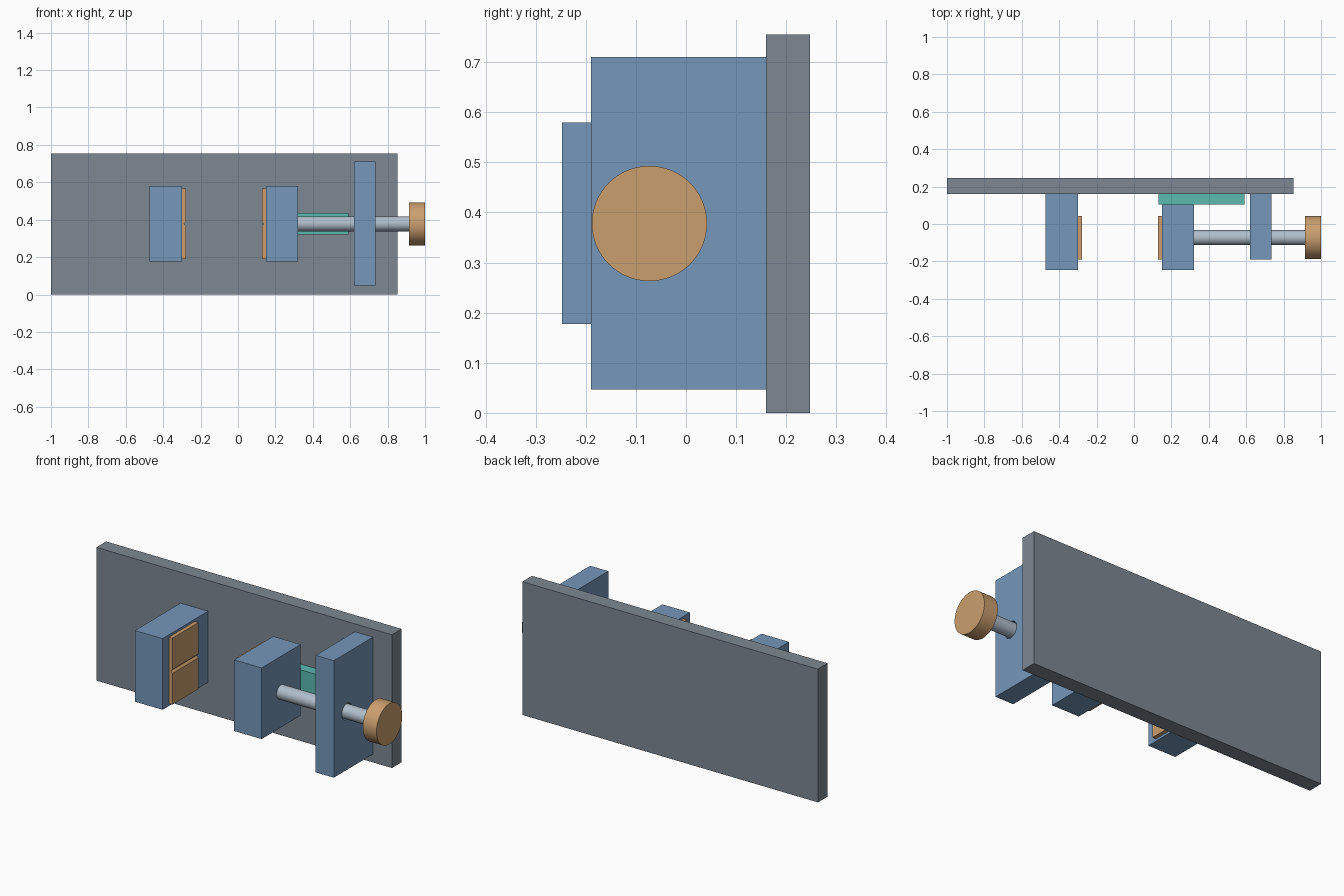
import bpy, bmesh, math

if "Cube" in bpy.data.objects:
    bpy.data.objects.remove(bpy.data.objects["Cube"])


def material(name, rgb):
    # sRGB 0-255 to linear
    lin = [((c / 255 + 0.055) / 1.055) ** 2.4 for c in rgb]
    m = bpy.data.materials.new(name)
    m.diffuse_color = (*lin, 1)
    m.use_nodes = True
    m.node_tree.nodes["Principled BSDF"].inputs["Base Color"].default_value = m.diffuse_color
    return m


GREY = material("slate grey", (125, 135, 146))
BLUE = material("steel blue", (117, 151, 187))
TAN = material("tan", (203, 159, 111))
TEAL = material("teal", (91, 186, 176))
STEEL = material("light steel", (176, 190, 203))

AXIS_Y, AXIS_Z = -0.073, 0.378   # screw centre line


def prism(name, profile, y0, y1, mat):
    """Extrude an (x, z) profile along y."""
    bm = bmesh.new()
    face = bm.faces.new([bm.verts.new((x, y0, z)) for x, z in profile])
    ext = bmesh.ops.extrude_face_region(bm, geom=[face])
    verts = [g for g in ext["geom"] if isinstance(g, bmesh.types.BMVert)]
    bmesh.ops.translate(bm, verts=verts, vec=(0, y1 - y0, 0))
    bmesh.ops.recalc_face_normals(bm, faces=bm.faces)
    mesh = bpy.data.meshes.new(name)
    bm.to_mesh(mesh)
    bm.free()
    mesh.materials.append(mat)
    obj = bpy.data.objects.new(name, mesh)
    bpy.context.collection.objects.link(obj)
    return obj


def box(name, x0, x1, y0, y1, z0, z1, mat):
    return prism(name, [(x0, z0), (x1, z0), (x1, z1), (x0, z1)], y0, y1, mat)


def rod(name, x0, x1, radius, mat):
    """Smooth cylinder along x on the screw centre line."""
    bpy.ops.mesh.primitive_cylinder_add(
        vertices=64, radius=radius, depth=x1 - x0,
        location=((x0 + x1) / 2, AXIS_Y, AXIS_Z), rotation=(0, math.pi / 2, 0))
    obj = bpy.context.object
    obj.name = name
    obj.data.materials.append(mat)
    bpy.ops.object.shade_smooth_by_angle()
    return obj


def pad(name, x_jaw, x_face):
    """Jaw pad with a horizontal V groove across its gripping face."""
    z0, z1, half = 0.19, 0.567, 0.011
    x_groove = x_face + (x_jaw - x_face) * 0.5
    prism(name, [(x_jaw, z0), (x_face, z0), (x_face, AXIS_Z - half),
                 (x_groove, AXIS_Z), (x_face, AXIS_Z + half),
                 (x_face, z1), (x_jaw, z1)], -0.19, 0.043, TAN)


# Back plate and guide rail
box("base_plate", -1.0, 0.853, 0.16, 0.247, 0.0, 0.755, GREY)
box("guide_rail", 0.13, 0.59, 0.103, 0.16, 0.321, 0.436, TEAL)

# Jaws and their pads
box("fixed_jaw", -0.473, -0.30, -0.247, 0.16, 0.177, 0.58, BLUE)
box("moving_jaw", 0.149, 0.321, -0.247, 0.103, 0.177, 0.58, BLUE)
pad("fixed_pad", -0.30, -0.278)
pad("moving_pad", 0.149, 0.127)

# Bearing block with clearance hole for the screw
block = box("bearing_block", 0.62, 0.734, -0.19, 0.16, 0.047, 0.71, BLUE)
cutter = rod("hole_cutter", 0.55, 0.80, 0.046, BLUE)
cutter.hide_render = True
cut = block.modifiers.new("screw_hole", "BOOLEAN")
cut.object = cutter
cut.operation = "DIFFERENCE"
bpy.context.view_layer.objects.active = block
bpy.ops.object.modifier_apply(modifier=cut.name)
bpy.data.objects.remove(cutter)

# Screw and knob
rod("screw", 0.315, 0.92, 0.04, STEEL)
rod("knob", 0.914, 1.0, 0.115, TAN)
